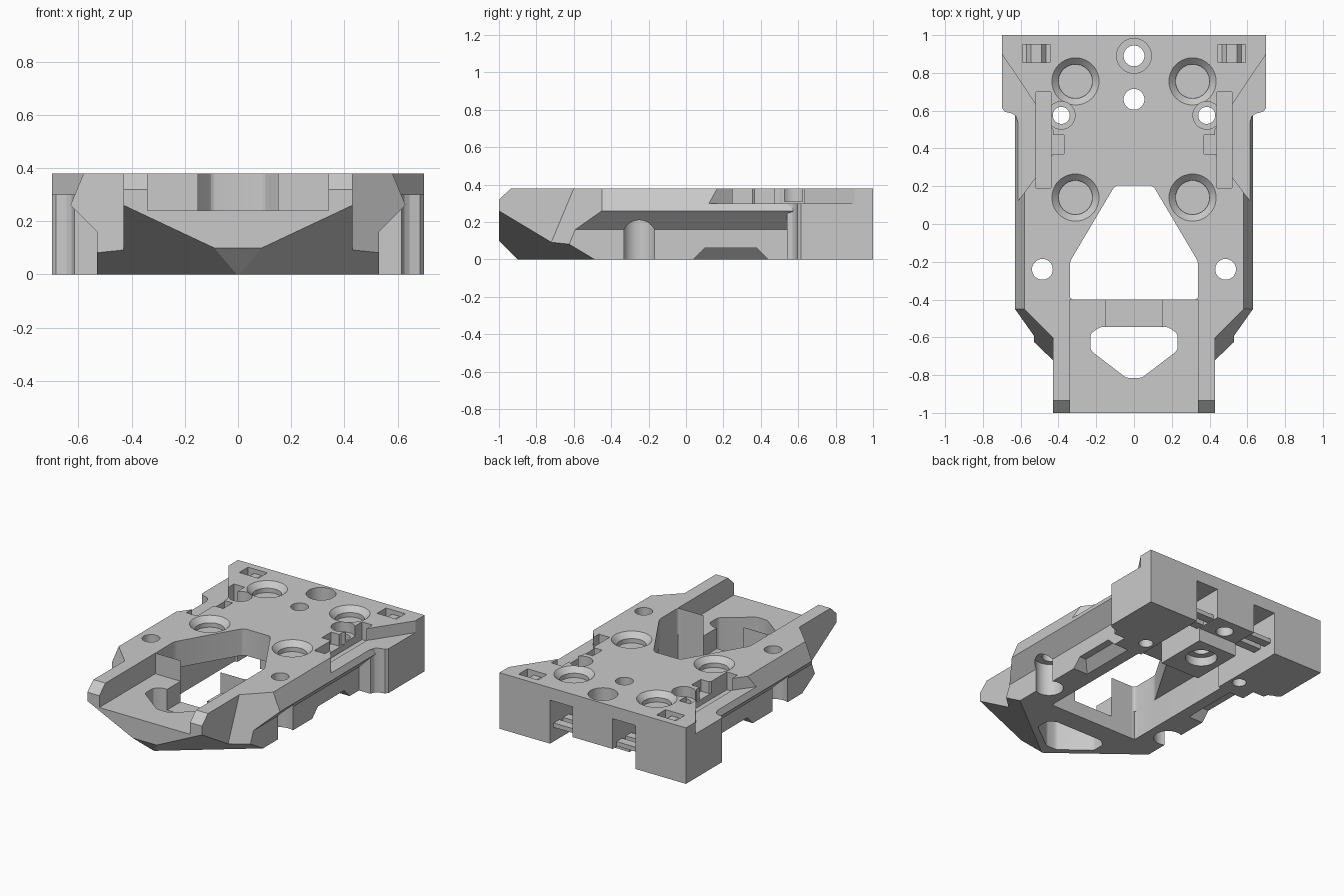
import bpy, bmesh, math
from mathutils import Vector

if "Cube" in bpy.data.objects:
    bpy.data.objects.remove(bpy.data.objects["Cube"])

grey = bpy.data.materials.new("plain grey")
grey.use_nodes = True
colour = (0.59, 0.59, 0.59, 1)
grey.diffuse_color = colour
grey.node_tree.nodes["Principled BSDF"].inputs["Base Color"].default_value = colour


def finish(name, bm):
    bmesh.ops.recalc_face_normals(bm, faces=bm.faces)
    mesh = bpy.data.meshes.new(name)
    bm.to_mesh(mesh)
    bm.free()
    mesh.materials.append(grey)
    ob = bpy.data.objects.new(name, mesh)
    bpy.context.collection.objects.link(ob)
    return ob


def extrude(name, points, along, radius=0):
    """Extrude a 3D outline, optionally rounding the swept corners."""
    bm = bmesh.new()
    along = Vector(along)
    face = bm.faces.new([bm.verts.new(p) for p in points])
    res = bmesh.ops.extrude_face_region(bm, geom=[face])
    bmesh.ops.translate(bm, vec=along, verts=[v for v in res["geom"] if isinstance(v, bmesh.types.BMVert)])
    if radius:
        edges = [e for e in bm.edges
                 if (e.verts[1].co - e.verts[0].co).normalized().cross(along.normalized()).length < 0.01]
        bmesh.ops.bevel(bm, geom=edges, offset=radius, segments=3, profile=0.5, affect='EDGES')
    return finish(name, bm)


def plan(name, points, z0, z1, radius=0):
    return extrude(name, [(x, y, z0) for x, y in points], (0, 0, z1 - z0), radius)


def box(name, x0, x1, y0, y1, z0, z1, radius=0):
    return plan(name, [(x0, y0), (x1, y0), (x1, y1), (x0, y1)], z0, z1, radius)


def round_part(name, x, y, z0, z1, r0, r1=None):
    bm = bmesh.new()
    bmesh.ops.create_cone(bm, cap_ends=True, segments=40, radius1=r0,
                          radius2=r0 if r1 is None else r1, depth=z1 - z0)
    bmesh.ops.translate(bm, vec=(x, y, (z0 + z1) / 2), verts=bm.verts)
    return finish(name, bm)


def mirrored(points):
    return points + [(-x, y) for x, y in reversed(points)]


def slice_off(ob, point, normal):
    """Remove everything on the side the normal points to."""
    bm = bmesh.new()
    bm.from_mesh(ob.data)
    bmesh.ops.bisect_plane(bm, geom=bm.verts[:] + bm.edges[:] + bm.faces[:], dist=1e-5,
                           plane_co=point, plane_no=normal, clear_outer=True)
    bmesh.ops.holes_fill(bm, edges=[e for e in bm.edges if e.is_boundary], sides=0)
    bmesh.ops.recalc_face_normals(bm, faces=bm.faces)
    bm.to_mesh(ob.data)
    bm.free()


def combine(target, tool, operation):
    mod = target.modifiers.new(operation, 'BOOLEAN')
    mod.operation = operation
    mod.solver = 'EXACT'
    mod.object = tool
    bpy.context.view_layer.objects.active = target
    bpy.ops.object.modifier_apply(modifier=mod.name)
    bpy.data.objects.remove(tool)


# Wide body with undercut sides, and the narrow nose
section = mirrored([(0.53, 0), (0.53, 0.16), (0.63, 0.26), (0.58, 0.38)])
body = extrude("carriage_body", [(x, -1, z) for x, z in section], (0, 1.6, 0))
nose = box("nose", -0.43, 0.43, -1, -0.3, 0, 0.38)

for s in (-1, 1):
    # Slanted shoulders of the wide body
    a, b, c = Vector((s * 0.43, -0.6, 0.38)), Vector((s * 0.58, -0.45, 0.38)), Vector((s * 0.63, -0.45, 0.26))
    n = (b - a).cross(c - a)
    slice_off(body, a, n if n.y < 0 else -n)
    # Faceted underside of the nose
    a, b, c = Vector((s * 0.43, -1, 0.26)), Vector((s * 0.09, -1, 0.1)), Vector((s * 0.43, -0.7, 0.08))
    n = (b - a).cross(c - a)
    n = n if n.z < 0 else -n
    for part in (body, nose):
        slice_off(part, a, n)
for part in (body, nose):
    slice_off(part, (0, -1, 0.1), (0, -1, -1))
slice_off(nose, (0, -1, 0.32), (0, -0.06, 0.065))

# Added masses: nose and rear block with filleted front corners
combine(body, nose, 'UNION')
block = mirrored([(0.7, 1), (0.7, 0.615), (0.685, 0.595), (0.645, 0.585), (0.625, 0.57), (0.615, 0.54), (0.5, 0.54)])
combine(body, plan("rear_block", block, 0, 0.38), 'UNION')

# Cuts on the centre line
cuts = [
    plan("window", mirrored([(0.34, -0.4), (0.34, -0.2), (0.1, 0.205)]), -0.1, 0.5, 0.02),
    box("underside_bay", -0.339, 0.339, -0.399, 0.45, -0.1, 0.2),
    plan("nose_opening", mirrored([(0.04, -0.815), (0.23, -0.67), (0.23, -0.58), (0.18, -0.545)]), -0.1, 0.5, 0.015),
    box("nose_channel", -0.34, 0.34, -1.1, -0.401, 0.24, 0.5),
    box("bar_recess", -0.15, 0.15, -0.555, -0.38, 0.1, 0.4),
    box("rear_lip_gap", -0.2, 0.2, 0.82, 1.1, -0.1, 0.09),
    round_part("rear_hole", 0, 0.89, -0.1, 0.5, 0.055),
    round_part("rear_counterbore", 0, 0.89, 0.27, 0.5, 0.092),
    round_part("centre_hole", 0, 0.66, -0.1, 0.5, 0.055),
    round_part("centre_counterbore", 0, 0.66, -0.1, 0.06, 0.1),
]

# Cuts repeated on both sides
for s in (-1, 1):
    v_notch = [(0.72, 0.93), (0.43, 0.5), (0.43, 0.37), (0.63, 0.1), (0.8, 0.1), (0.8, 0.93)]
    strap = [(0.445, 0.4), (0.445, 0.32), (0.465, 0.32), (0.49, 0.35),
             (0.545, 0.35), (0.57, 0.32), (0.59, 0.32), (0.59, 0.4)]
    # Bottom notch with sloped ends and a sloped inner wall
    trapezoid = [(0.03, -0.01), (0.1, 0.06), (0.38, 0.06), (0.45, -0.01)]
    notch = extrude("bottom_notch", [(s * 0.4, y, z) for y, z in trapezoid], (s * 0.2, 0, 0))
    slice_off(notch, (s * 0.42, 0, 0), (-s, 0, 1))
    cuts += [
        notch,
        plan("side_notch", [(s * x, y) for x, y in v_notch], 0.3, 0.5),
        box("side_pocket", s * 0.44, s * 0.52, 0.19, 0.7, 0.26, 0.5),
        box("inner_notch", s * 0.37, s * 0.46, 0.37, 0.47, 0.3, 0.5),
        box("rear_slot", s * 0.15, s * 0.32, 0.44, 1.1, -0.1, 0.295),
        extrude("strap_pocket", [(s * x, 0.855, z) for x, z in strap], (0, 0.095, 0)),
        round_part("clamp_seat", s * 0.385, 0.575, 0.31, 0.5, 0.073),
        round_part("clamp_hole", s * 0.385, 0.575, -0.1, 0.5, 0.045),
        round_part("screw_access", s * 0.49, -0.25, -0.1, 0.225, 0.09),
        round_part("screw_hole", s * 0.485, -0.24, -0.1, 0.5, 0.055),
    ]
    for y in (0.14, 0.755):
        cuts += [round_part("socket_mouth", s * 0.31, y, 0.345, 0.3801, 0.09, 0.125),
                 round_part("socket", s * 0.31, y, 0.315, 0.37, 0.09)]
for tool in cuts:
    combine(body, tool, 'DIFFERENCE')

# Thin crossbars bridging the rear slots
for s in (-1, 1):
    for y in (0.8, 0.9):
        combine(body, box("slot_crossbar", s * 0.14, s * 0.33, y, y + 0.06, 0.095, 0.125), 'UNION')

# Merge stray points and keep edges crisp
bm = bmesh.new()
bm.from_mesh(body.data)
bmesh.ops.remove_doubles(bm, verts=bm.verts, dist=1e-5)
bm.to_mesh(body.data)
bm.free()
for ob in bpy.context.selected_objects:
    ob.select_set(False)
body.select_set(True)
bpy.context.view_layer.objects.active = body
bpy.ops.object.shade_smooth_by_angle(angle=math.radians(12))
